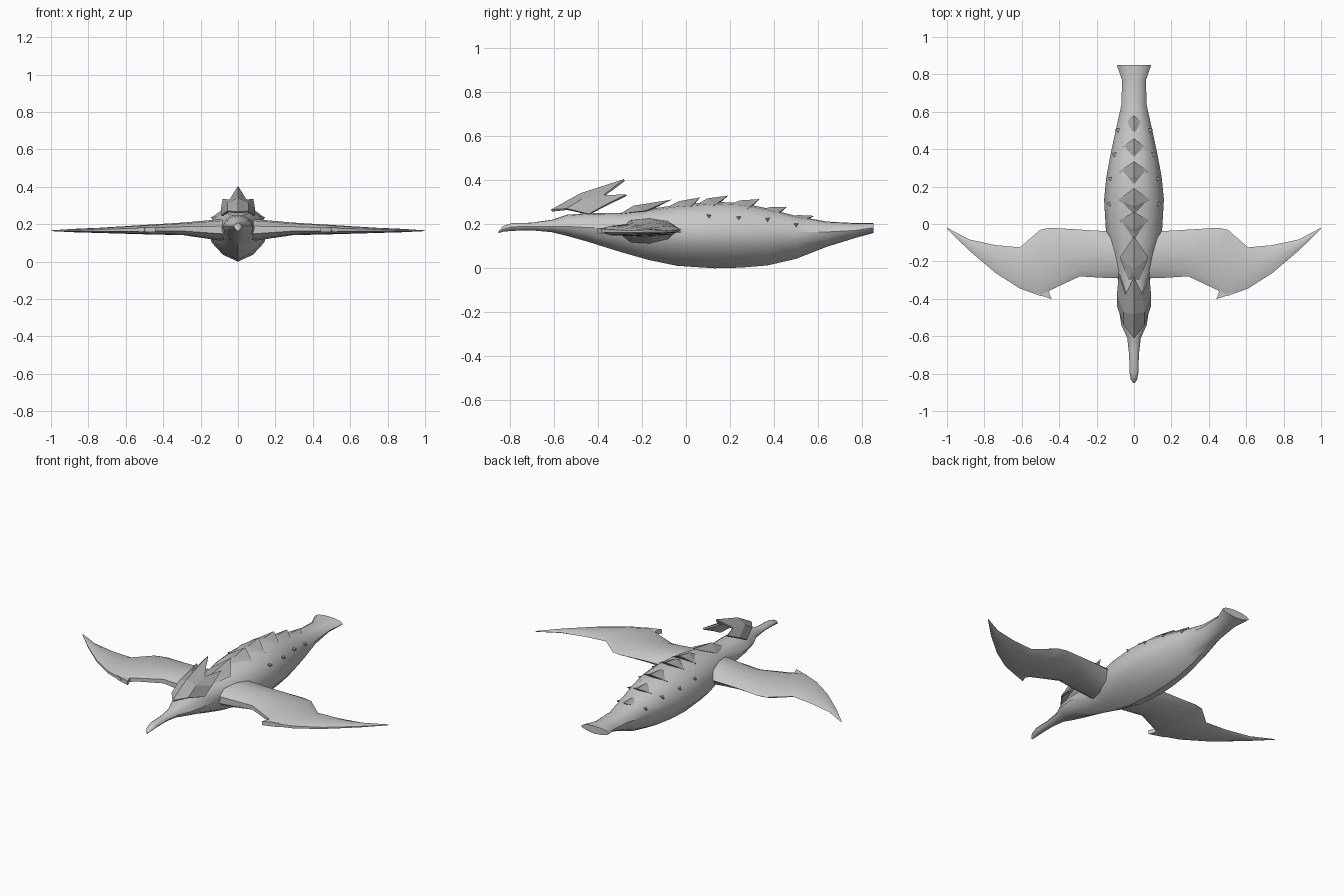
import bpy, math


def material(name, v):
    m = bpy.data.materials.new(name)
    m.diffuse_color = (v, v, v, 1)
    return m


GREY = material("light_grey", 0.58)
DARK = material("plate_grey", 0.42)


def add(name, verts, faces, mat, angle=35):
    me = bpy.data.meshes.new(name)
    me.from_pydata(verts, [], faces)
    me.materials.append(mat)
    ob = bpy.data.objects.new(name, me)
    bpy.context.collection.objects.link(ob)
    # consistent outward normals
    import bmesh
    bm = bmesh.new()
    bm.from_mesh(me)
    bmesh.ops.recalc_face_normals(bm, faces=bm.faces)
    bm.to_mesh(me)
    bm.free()
    if angle:
        me.shade_smooth()
        me.set_sharp_from_angle(angle=math.radians(angle))
    return ob


def loft(name, rings, mat, angle=35):
    n = len(rings[0])
    verts = [p for r in rings for p in r]
    faces = [(i * n + j, i * n + (j + 1) % n, (i + 1) * n + (j + 1) % n, (i + 1) * n + j)
             for i in range(len(rings) - 1) for j in range(n)]
    faces += [tuple(range(n)), tuple(range(len(verts) - n, len(verts)))]
    return add(name, verts, faces, mat, angle)


# Body with keel, neck, beak and flared tail: y, half width, top, side height, bottom
stations = [
    (-0.85, 0.005, 0.168, 0.164, 0.160), (-0.83, 0.018, 0.192, 0.178, 0.166),
    (-0.79, 0.024, 0.205, 0.188, 0.170), (-0.70, 0.026, 0.207, 0.190, 0.172),
    (-0.61, 0.036, 0.220, 0.190, 0.164), (-0.54, 0.068, 0.243, 0.190, 0.147),
    (-0.45, 0.082, 0.250, 0.185, 0.122), (-0.30, 0.085, 0.250, 0.180, 0.075),
    (-0.17, 0.120, 0.268, 0.175, 0.038), (-0.04, 0.150, 0.288, 0.170, 0.011),
    (0.13, 0.160, 0.302, 0.165, 0.000), (0.25, 0.148, 0.296, 0.165, 0.003),
    (0.37, 0.126, 0.272, 0.165, 0.013), (0.50, 0.098, 0.237, 0.165, 0.043),
    (0.64, 0.067, 0.212, 0.165, 0.098), (0.77, 0.064, 0.205, 0.172, 0.138),
    (0.85, 0.092, 0.205, 0.184, 0.160)]


def body_ring(y, w, top, side, bot):
    up, dn = top - side, side - bot
    half = [(0.42 * w, top - 0.07 * up), (0.8 * w, side + 0.58 * up), (w, side),
            (0.88 * w, side - 0.38 * dn), (0.5 * w, side - 0.78 * dn)]
    pts = [(0, top)] + half + [(0, bot)] + [(-x, z) for x, z in reversed(half)]
    return [(x, y, z) for x, z in pts]


loft("body", [body_ring(*s) for s in stations], GREY, 40)

# Wings: x, leading y, trailing y, mid height, half thickness
wing = [(0.05, -0.29, -0.04, 0.168, 0.062), (0.12, -0.29, -0.04, 0.170, 0.054),
        (0.29, -0.28, -0.03, 0.175, 0.034), (0.45, -0.355, -0.02, 0.172, 0.027),
        (0.50, -0.385, -0.03, 0.171, 0.025), (0.61, -0.345, -0.125, 0.169, 0.020),
        (0.74, -0.262, -0.113, 0.167, 0.014), (0.88, -0.143, -0.083, 0.166, 0.009),
        (1.00, -0.026, -0.020, 0.165, 0.002)]


def wing_ring(s, x, a, b, z, t):
    c = b - a
    e = min(0.04, c * 0.2)
    return [(s * x, y, h) for y, h in [
        (a, z + 0.35 * t), (a + e, z + 0.85 * t), (a + 0.5 * c, z + t),
        (b - e, z + 0.8 * t), (b, z + 0.1 * t), (b - e, z - 0.7 * t),
        (a + 0.5 * c, z - t), (a + e, z - 0.85 * t), (a, z - 0.35 * t)]]


for s, side in ((1, "right"), (-1, "left")):
    loft(side + "_wing", [wing_ring(s, *w) for w in wing], GREY)
    # Hooked claw on the wing bend
    claw = [(0.44, -0.34), (0.455, -0.365), (0.44, -0.402), (0.53, -0.372), (0.50, -0.33)]
    loft(side + "_wing_claw",
         [[(s * x, y, z) for x, y in claw] for z in (0.158, 0.182)], GREY, 0)
    # Small thorns along the flank: x, y, z
    for i, (x, y, z) in enumerate([(0.125, 0.10, 0.238), (0.12, 0.235, 0.23),
                                   (0.10, 0.365, 0.222), (0.08, 0.495, 0.198)]):
        add(f"{side}_thorn_{i}",
            [(s * (x - 0.01), y - 0.018, z + 0.008), (s * (x - 0.01), y + 0.018, z + 0.008),
             (s * x, y, z - 0.018), (s * (x + 0.022), y + 0.012, z)],
            [(0, 1, 2), (0, 1, 3), (1, 2, 3), (2, 0, 3)], DARK, 0)

# Back plates: front y, widest y, apex y, half width, front z, corner z, apex z
plates = [(-0.30, -0.18, -0.065, 0.076, 0.247, 0.262, 0.312),
          (-0.08, 0.02, 0.065, 0.080, 0.280, 0.278, 0.322),
          (0.06, 0.13, 0.192, 0.084, 0.296, 0.286, 0.330),
          (0.21, 0.28, 0.335, 0.080, 0.294, 0.270, 0.314),
          (0.35, 0.41, 0.458, 0.064, 0.270, 0.246, 0.277),
          (0.48, 0.535, 0.582, 0.050, 0.237, 0.218, 0.238)]
for i, (f, m, a, w, zf, zc, za) in enumerate(plates):
    n = 0.03 if i == 0 else 0.008
    add(f"back_plate_{i}",
        [(-n, f, zf), (n, f, zf), (w, m, zc), (0, a, za), (-w, m, zc),
         (0, m, zc - 0.01), (0, (f + m) / 2, (zf + za) / 2 + 0.004)],
        [(0, 1, 6), (1, 2, 6), (2, 3, 6), (3, 4, 6), (4, 0, 6),
         (1, 0, 5), (2, 1, 5), (3, 2, 5), (4, 3, 5), (0, 4, 5)], DARK, 0)

# Head crest: thin roof with a central blade and two side prongs
crest = add("head_crest",
            [(0, -0.61, 0.262), (0, -0.48, 0.335), (0, -0.28, 0.40),
             (0.042, -0.375, 0.328), (0.078, -0.27, 0.332), (0.087, -0.37, 0.283),
             (0.086, -0.44, 0.245), (0.052, -0.54, 0.268), (0.052, -0.47, 0.312)],
            [(0, 7, 8, 1), (1, 8, 3, 2), (8, 5, 4, 3), (7, 6, 5, 8)], DARK, 0)
mir = crest.modifiers.new("mirror", 'MIRROR')
mir.use_axis[0] = True
sol = crest.modifiers.new("thickness", 'SOLIDIFY')
sol.thickness = 0.01
sol.offset = 0
